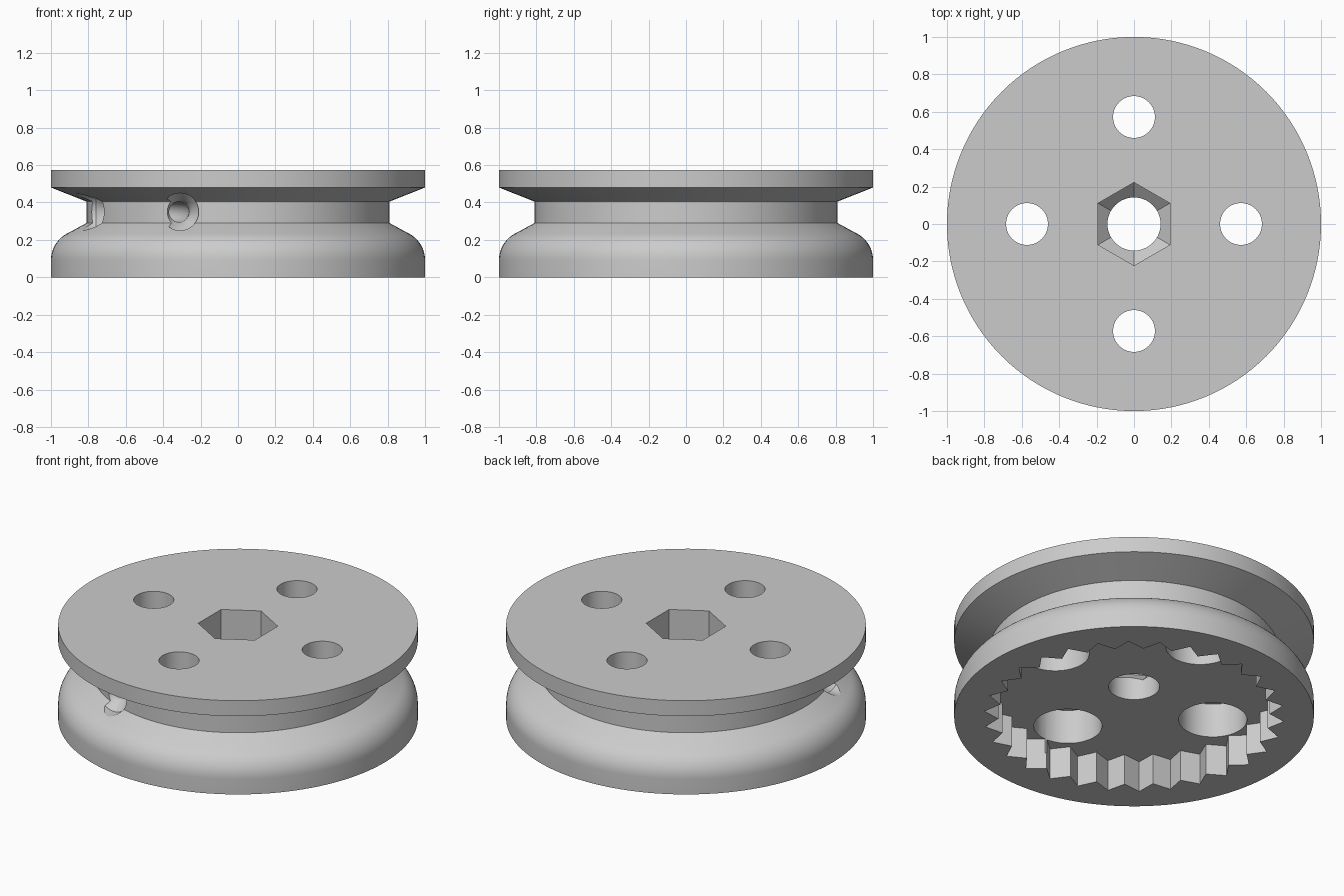
import bpy, bmesh, math
from mathutils import Matrix

if "Cube" in bpy.data.objects:
    bpy.data.objects.remove(bpy.data.objects["Cube"])

GREY = bpy.data.materials.new("plain grey")
GREY.diffuse_color = (0.6, 0.6, 0.6, 1)
GREY.use_nodes = True
GREY.node_tree.nodes["Principled BSDF"].inputs["Base Color"].default_value = GREY.diffuse_color


def ring(n, r, z, turn=0.0, r2=None):
    """Polygon ring; r2 gives every second point another radius."""
    pts = []
    for i in range(n):
        a = turn + 2 * math.pi * i / n
        q = r2 if (r2 and i % 2) else r
        pts.append((q * math.cos(a), q * math.sin(a), z))
    return pts


def loft(name, rings, matrix=Matrix()):
    """Closed solid through a stack of rings with equal point counts."""
    bm = bmesh.new()
    vs = [[bm.verts.new(matrix @ Matrix.Translation(p).translation) for p in r] for r in rings]
    n = len(vs[0])
    for a, b in zip(vs, vs[1:]):
        for i in range(n):
            j = (i + 1) % n
            bm.faces.new((a[i], a[j], b[j], b[i]))
    bm.faces.new(vs[0][::-1])
    bm.faces.new(vs[-1])
    bmesh.ops.recalc_face_normals(bm, faces=bm.faces)
    me = bpy.data.meshes.new(name)
    bm.to_mesh(me)
    bm.free()
    me.materials.append(GREY)
    ob = bpy.data.objects.new(name, me)
    bpy.context.collection.objects.link(ob)
    return ob


# Spool body: rounded lower flange, groove, sloped upper flange
R, Z0 = 0.16, 0.092
profile = [(1, 0)]
for i in range(11):
    a = math.radians(62) * i / 10
    profile.append((1 - R + R * math.cos(a), Z0 + R * math.sin(a)))
profile += [(0.81, 0.29), (0.81, 0.405), (1, 0.48), (1, 0.575)]
body = loft("spool_body", [ring(128, r, z) for r, z in profile])

# Toothed pocket underneath and the centre bore
cutters = [
    loft("tooth_pocket", [ring(60, 0.835, z, 0, 0.755) for z in (-0.1, 0.19)]),
    loft("centre_bore", [ring(48, 0.142, z) for z in (0.1, 0.5)]),
    # Hexagonal nut recess with a tapered bottom
    loft("nut_recess", [ring(6, r, z, math.pi / 6)
                        for r, z in ((0.115, 0.288), (0.222, 0.38), (0.222, 0.7))]),
]

# Four stepped holes
for k in range(4):
    m = Matrix.Rotation(k * math.pi / 2, 4, 'Z') @ Matrix.Translation((0.572, 0, 0))
    cutters.append(loft("stepped_hole", [ring(40, r, z) for r, z in
                   ((0.19, 0.1), (0.19, 0.4), (0.112, 0.4), (0.112, 0.7))], m))

# Curved cord tunnel with flared mouths in the groove
bpy.ops.mesh.primitive_torus_add(location=(-0.75, -0.75, 0.35), major_radius=0.44,
                                 minor_radius=0.055, major_segments=96, minor_segments=24)
cutters.append(bpy.context.object)
flare = [(0.05, 0.67), (0.056, 0.69), (0.07, 0.72), (0.1, 0.76), (0.1, 0.9)]
for pos, axis, ang in (((-0.31, 0, 0.35), 'X', 90), ((0, -0.31, 0.35), 'Y', -90)):
    m = Matrix.Translation(pos) @ Matrix.Rotation(math.radians(ang), 4, axis)
    cutters.append(loft("tunnel_mouth", [ring(32, r, z) for r, z in flare], m))

# Cut everything out, then remove the cutters
for c in cutters:
    c.hide_render = True
    mod = body.modifiers.new("cut", 'BOOLEAN')
    mod.operation = 'DIFFERENCE'
    mod.solver = 'EXACT'
    mod.object = c
dg = bpy.context.evaluated_depsgraph_get()
result = bpy.data.meshes.new_from_object(body.evaluated_get(dg))
body.modifiers.clear()
body.data = result
for c in cutters:
    bpy.data.objects.remove(c)
result.materials.clear()
result.materials.append(GREY)
for p in result.polygons:
    p.material_index = 0

bpy.ops.object.select_all(action='DESELECT')
body.select_set(True)
bpy.context.view_layer.objects.active = body
bpy.ops.object.shade_smooth_by_angle(angle=math.radians(25))
